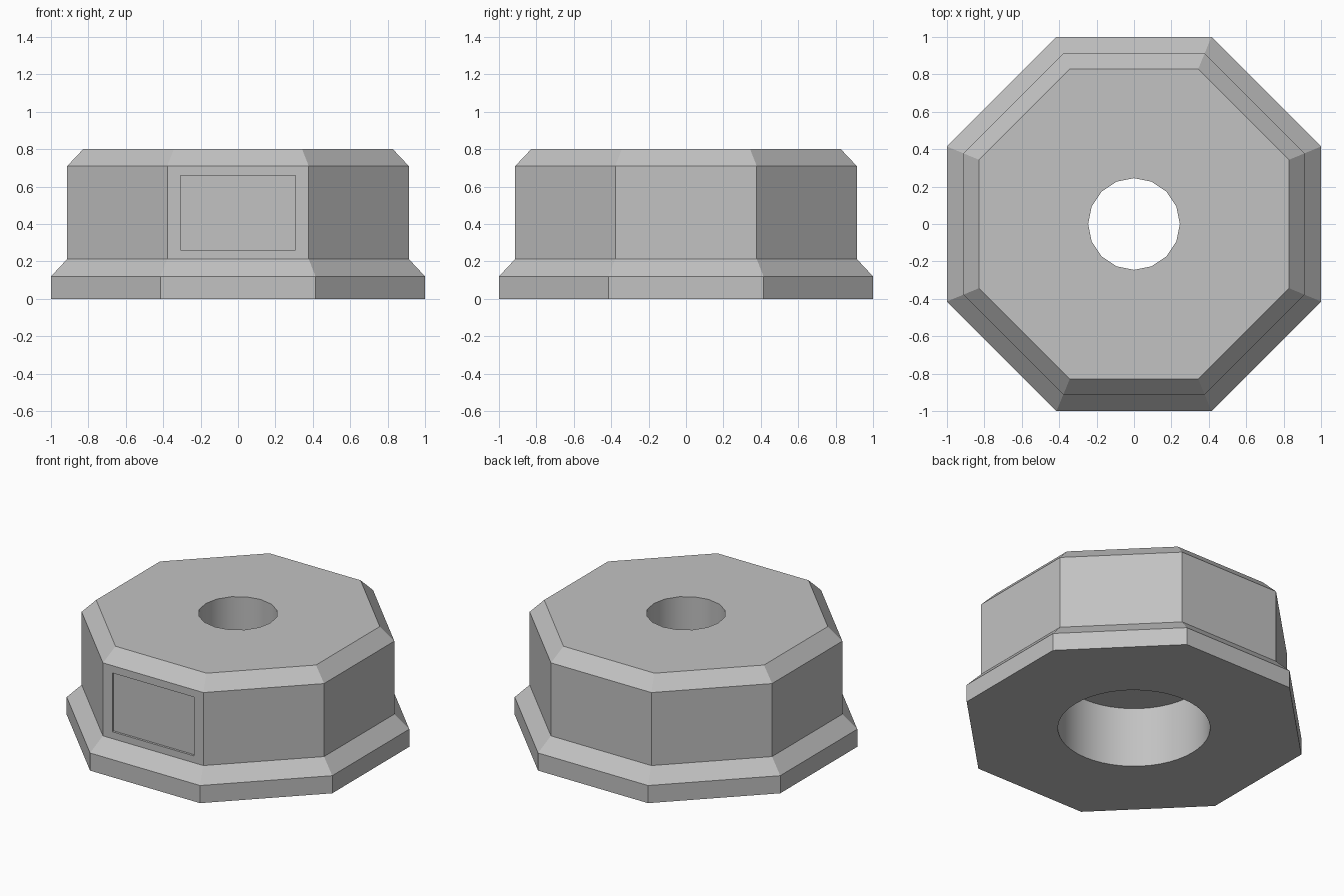
import bpy
import bmesh
from math import cos, sin, pi, radians

if "Cube" in bpy.data.objects:
    bpy.data.objects.remove(bpy.data.objects["Cube"], do_unlink=True)

GREY = (0.54, 0.54, 0.54, 1)
grey = bpy.data.materials.new("plain grey")
grey.use_nodes = True
grey.diffuse_color = GREY
grey.node_tree.nodes["Principled BSDF"].inputs["Base Color"].default_value = GREY


def make_object(name, bm):
    bmesh.ops.recalc_face_normals(bm, faces=bm.faces[:])
    mesh = bpy.data.meshes.new(name)
    bm.to_mesh(mesh)
    bm.free()
    mesh.materials.append(grey)
    obj = bpy.data.objects.new(name, mesh)
    bpy.context.collection.objects.link(obj)
    return obj


def prism(name, sides, profile, turn=0.0):
    """Stack of regular polygons; profile lists (corner radius, height)."""
    bm = bmesh.new()
    rings = []
    for r, z in profile:
        angles = [turn + 2 * pi * i / sides for i in range(sides)]
        rings.append([bm.verts.new((r * cos(a), r * sin(a), z)) for a in angles])
    for low, high in zip(rings, rings[1:]):
        for i in range(sides):
            j = (i + 1) % sides
            bm.faces.new((low[i], low[j], high[j], high[i]))
    bm.faces.new(rings[0])
    bm.faces.new(rings[-1])
    return make_object(name, bm)


def box(name, centre, size):
    bm = bmesh.new()
    bmesh.ops.create_cube(bm, size=1)
    bmesh.ops.scale(bm, vec=size, verts=bm.verts)
    bmesh.ops.translate(bm, vec=centre, verts=bm.verts)
    return make_object(name, bm)


# Octagonal body with a flange at the foot and a chamfered top edge
flats = [(1.0, 0.0), (1.0, 0.12), (0.913, 0.213), (0.913, 0.71), (0.828, 0.8)]
body = prism("octagonal_body", 8, [(r / cos(pi / 8), z) for r, z in flats], pi / 8)

# Through hole, wide pocket underneath and shallow front panel recess
cutters = [
    prism("bore_cutter", 16, [(0.245, 0.2), (0.245, 1.0)]),
    prism("pocket_cutter", 48, [(0.47, -0.2), (0.47, 0.41)]),
    box("panel_cutter", (0, -0.948, 0.46), (0.615, 0.1, 0.4)),
]

bpy.ops.object.select_all(action="DESELECT")
body.select_set(True)
bpy.context.view_layer.objects.active = body
for cutter in cutters:
    cutter.hide_render = True
    cut = body.modifiers.new(cutter.name, "BOOLEAN")
    cut.operation = "DIFFERENCE"
    cut.solver = "EXACT"
    cut.object = cutter
    bpy.ops.object.modifier_apply(modifier=cut.name)
    bpy.data.objects.remove(cutter, do_unlink=True)

bpy.ops.object.shade_smooth_by_angle(angle=radians(30))
